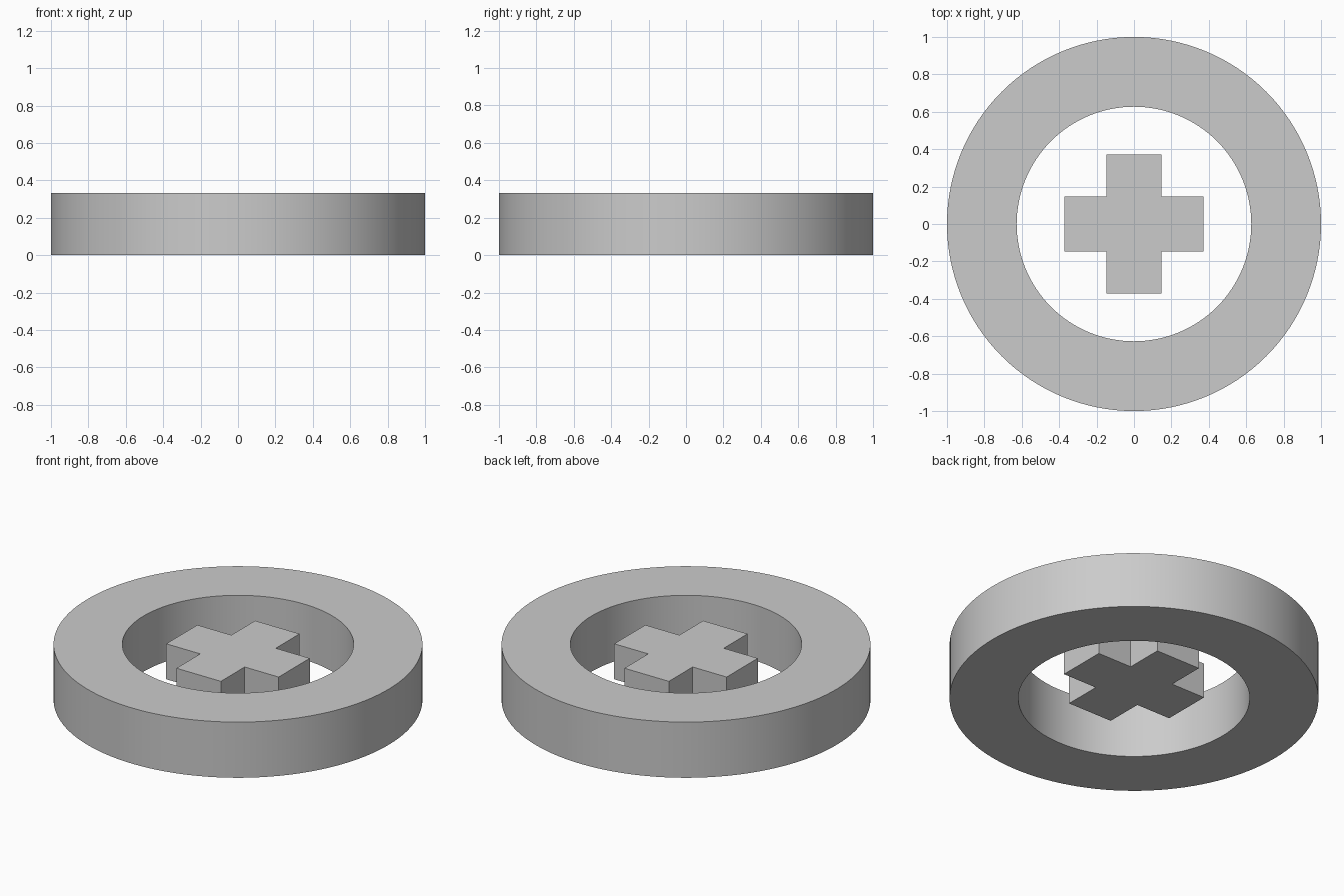
import bpy, bmesh, math
from mathutils import Vector

cube = bpy.data.objects.get("Cube")
if cube:
    bpy.data.objects.remove(cube, do_unlink=True)

GREY = (0.6, 0.6, 0.6, 1.0)
mat = bpy.data.materials.new("plain_grey")
mat.use_nodes = True
mat.diffuse_color = GREY
mat.node_tree.nodes["Principled BSDF"].inputs["Base Color"].default_value = GREY


def finish(name, bm):
    bmesh.ops.recalc_face_normals(bm, faces=bm.faces)
    mesh = bpy.data.meshes.new(name)
    bm.to_mesh(mesh)
    bm.free()
    mesh.materials.append(mat)
    obj = bpy.data.objects.new(name, mesh)
    bpy.context.collection.objects.link(obj)
    return obj


# Outer ring: a rectangular section swept around z
OUTER, INNER, HEIGHT, SIDES = 1.0, 0.627, 0.333, 128
bm = bmesh.new()
section = [(INNER, 0), (OUTER, 0), (OUTER, HEIGHT), (INNER, HEIGHT)]
rings = []
for i in range(SIDES):
    a = math.tau * i / SIDES
    rings.append([bm.verts.new((r * math.cos(a), r * math.sin(a), z)) for r, z in section])
for i, ring in enumerate(rings):
    following = rings[(i + 1) % SIDES]
    for j in range(4):
        k = (j + 1) % 4
        bm.faces.new((ring[j], following[j], following[k], ring[k]))
outer_ring = finish("outer_ring", bm)
bpy.ops.object.select_all(action='DESELECT')
outer_ring.select_set(True)
bpy.context.view_layer.objects.active = outer_ring
bpy.ops.object.shade_smooth_by_angle(angle=math.radians(30))

# Centre cross: a plus outline extruded upward, floating inside the ring
ARM, HALF, BOTTOM, TOP = 0.372, 0.147, 0.08, 0.292
bm = bmesh.new()
corners = []
for quarter in range(4):
    c, s = [(1, 0), (0, 1), (-1, 0), (0, -1)][quarter]
    for x, y in [(ARM, -HALF), (ARM, HALF), (HALF, HALF)]:
        corners.append(bm.verts.new((c * x - s * y, s * x + c * y, BOTTOM)))
base = bm.faces.new(corners)
extruded = bmesh.ops.extrude_face_region(bm, geom=[base], use_keep_orig=True)
lifted = [v for v in extruded["geom"] if isinstance(v, bmesh.types.BMVert)]
bmesh.ops.translate(bm, verts=lifted, vec=Vector((0, 0, TOP - BOTTOM)))
finish("centre_cross", bm)
